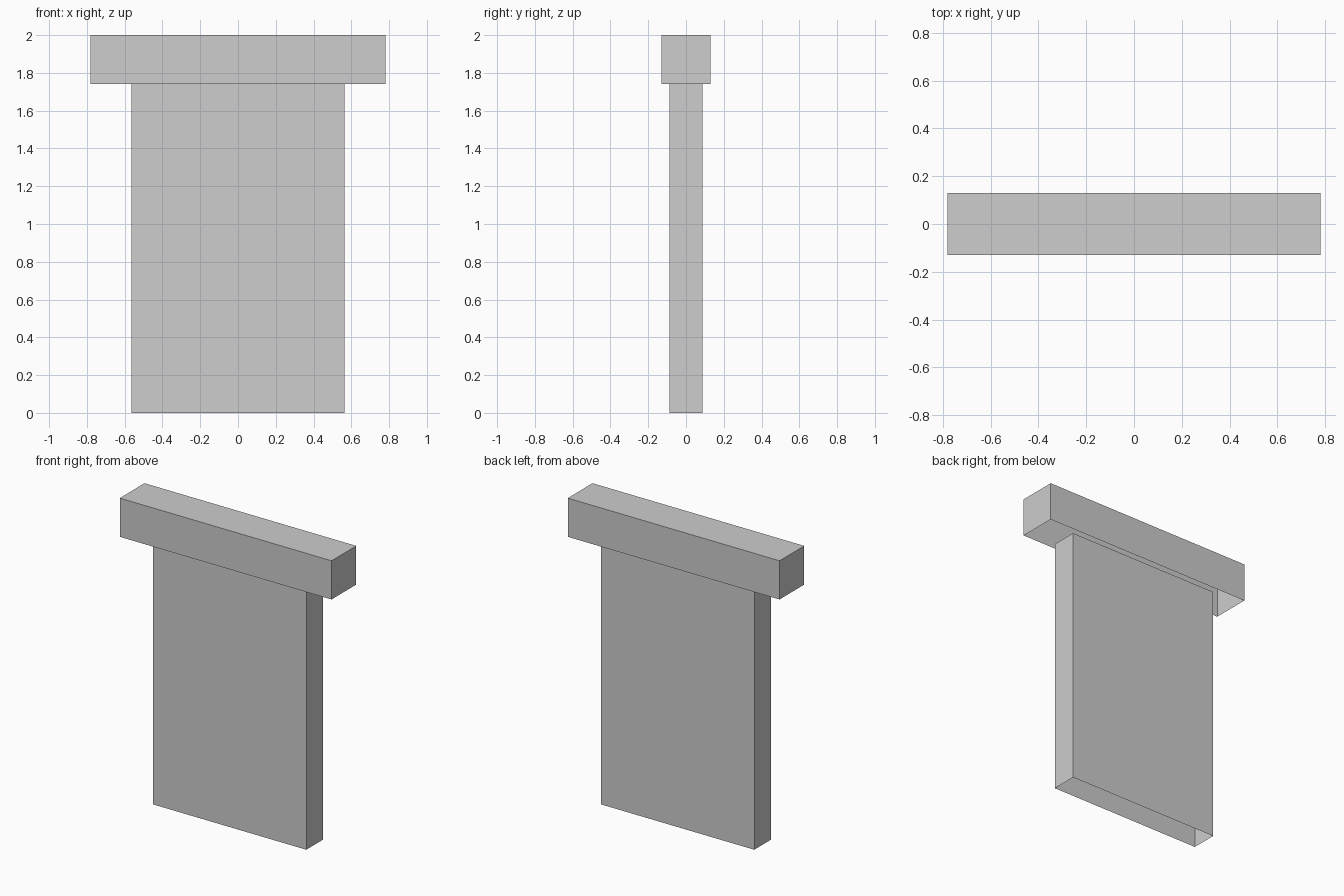
import bpy, bmesh
from mathutils import Matrix, Vector

if "Cube" in bpy.data.objects:
    bpy.data.objects.remove(bpy.data.objects["Cube"])

grey = bpy.data.materials.new("light grey")
grey.diffuse_color = (0.61, 0.61, 0.61, 1.0)
grey.use_nodes = True
grey.node_tree.nodes["Principled BSDF"].inputs["Base Color"].default_value = grey.diffuse_color


def open_box(name, size, z_bottom):
    """Thin-walled box standing at z_bottom, with its underside left open."""
    bm = bmesh.new()
    bmesh.ops.create_cube(bm, size=1.0)
    bm.normal_update()
    underside = [f for f in bm.faces if f.normal.z < -0.5]
    bmesh.ops.delete(bm, geom=underside, context='FACES_ONLY')
    bmesh.ops.transform(
        bm, verts=bm.verts,
        matrix=Matrix.Translation((0, 0, z_bottom + size[2] / 2))
        @ Matrix.Diagonal(Vector((*size, 1.0))))
    mesh = bpy.data.meshes.new(name)
    bm.to_mesh(mesh)
    bm.free()
    mesh.materials.append(grey)
    obj = bpy.data.objects.new(name, mesh)
    bpy.context.collection.objects.link(obj)
    return obj


JOINT = 1.742  # height where the slab meets the cap

# Upright slab
open_box("slab", (1.13, 0.176, JOINT), 0.0)
# Wider beam on top
open_box("cap_beam", (1.562, 0.26, 2.0 - JOINT), JOINT)
